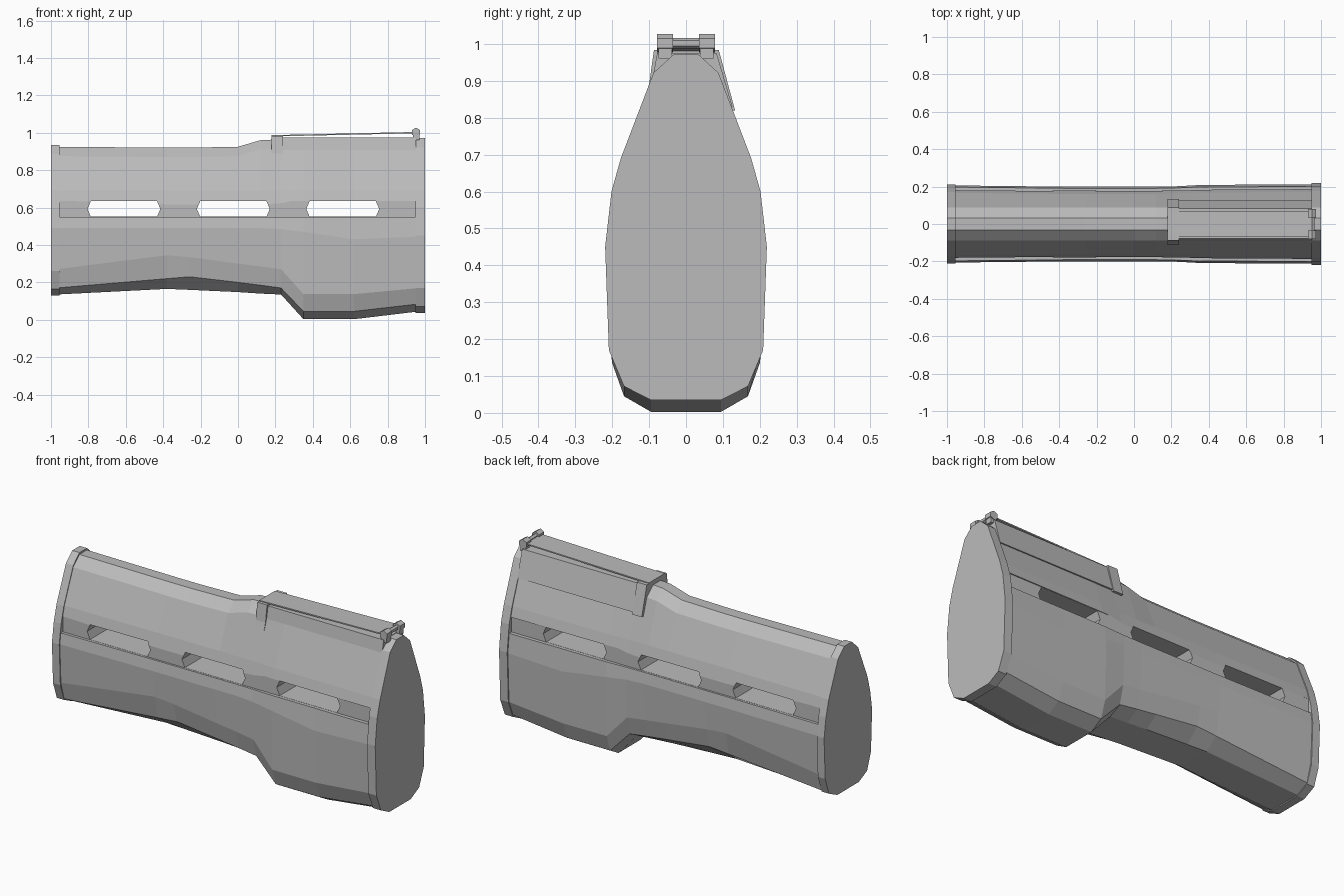
import bpy
import bmesh
import math

cube = bpy.data.objects.get("Cube")
if cube:
    bpy.data.objects.remove(cube, do_unlink=True)

grey = bpy.data.materials.new("plain grey")
grey.use_nodes = True
colour = (0.5, 0.5, 0.5, 1)
grey.diffuse_color = colour
grey.node_tree.nodes["Principled BSDF"].inputs["Base Color"].default_value = colour


def loft(name, rings):
    """Closed solid through a list of rings with equal point counts."""
    bm = bmesh.new()
    loops = [[bm.verts.new(point) for point in ring] for ring in rings]
    count = len(loops[0])
    for first, second in zip(loops, loops[1:]):
        for i in range(count):
            j = (i + 1) % count
            bm.faces.new((first[i], first[j], second[j], second[i]))
    bm.faces.new(loops[0])
    bm.faces.new(loops[-1])
    bmesh.ops.recalc_face_normals(bm, faces=bm.faces)
    mesh = bpy.data.meshes.new(name)
    bm.to_mesh(mesh)
    bm.free()
    mesh.materials.append(grey)
    part = bpy.data.objects.new(name, mesh)
    bpy.context.collection.objects.link(part)
    return part


def prism_x(name, profile, start, end):
    """Extrude a (y, z) profile along x."""
    return loft(name, [[(x, y, z) for y, z in profile] for x in (start, end)])


def prism_y(name, profile, start, end):
    """Extrude an (x, z) profile along y."""
    return loft(name, [[(x, y, z) for x, z in profile] for y in (start, end)])


def section(bottom, chamfer, flank, belly, top, width):
    """Symmetric grip outline as (y, z) points."""
    half = [(0.095, bottom), (0.168, chamfer), (0.207 * width, flank),
            (0.217 * width, belly), (0.2 * width, 0.6), (0.175 * width, 0.69),
            (0.088, top - 0.05), (0.033, top)]
    return half + [(-y, z) for y, z in reversed(half)]


def carve(target, cutters):
    """Subtract the cutters, bake the result and discard the cutters."""
    for cutter in cutters:
        cutter.hide_render = True
        modifier = target.modifiers.new("cut", "BOOLEAN")
        modifier.operation = "DIFFERENCE"
        modifier.solver = "EXACT"
        modifier.object = cutter
    bpy.context.view_layer.update()
    graph = bpy.context.evaluated_depsgraph_get()
    baked = bpy.data.meshes.new_from_object(target.evaluated_get(graph))
    target.modifiers.clear()
    target.data = baked
    for cutter in cutters:
        bpy.data.objects.remove(cutter, do_unlink=True)


# Main shell: x, bottom, chamfer, flank, belly, top, width
stations = [
    (-0.97, 0.135, 0.17, 0.27, 0.49, 0.925, 0.95),
    (-0.38, 0.165, 0.22, 0.345, 0.49, 0.92, 0.92),
    (-0.26, 0.16, 0.23, 0.335, 0.49, 0.92, 0.92),
    (0, 0.148, 0.2, 0.3, 0.49, 0.925, 0.92),
    (0.12, 0.14, 0.185, 0.285, 0.49, 0.96, 0.92),
    (0.23, 0.135, 0.17, 0.27, 0.485, 0.965, 0.93),
    (0.35, 0.003, 0.045, 0.137, 0.47, 0.965, 0.96),
    (0.62, 0.003, 0.045, 0.137, 0.43, 0.965, 0.97),
    (0.97, 0.045, 0.085, 0.17, 0.445, 0.965, 0.98),
]
shell = loft("handguard_shell", [
    [(x, y, z) for y, z in section(*shape)] for x, *shape in stations])

# Long side grooves and three vent slots running right through
low, high = 0.55, 0.635
middle = (low + high) / 2
groove = [(-0.955, low), (0.955, low), (0.955, high), (-0.955, high)]
cutters = [prism_y("groove_cutter", groove, side * 0.18, side * 0.3)
           for side in (-1, 1)]
for centre in (-0.61, -0.025, 0.56):
    slot = []
    for side in (-1, 1):
        ends = [(0.177, low + 0.001), (0.195, middle), (0.177, high - 0.001)]
        for reach, z in ends[::side]:
            slot.append((centre + side * reach, z))
    cutters.append(prism_y("slot_cutter", slot, -0.4, 0.4))
carve(shell, cutters)

# End collars
prism_x("rear_collar", section(0.13, 0.165, 0.26, 0.49, 0.935, 0.975), -1, -0.955)
prism_x("front_collar", section(0.035, 0.072, 0.17, 0.45, 0.972, 1.01), 0.95, 1)

# Top housing with its long left flap, and the clamp band around its end
housing = [(-0.078, 0.975), (0.083, 0.975), (0.126, 0.83), (0.1, 0.83),
           (0.06, 0.9), (-0.06, 0.9), (-0.092, 0.9)]
prism_x("top_housing", housing, 0.2, 0.953)
clamp = [(-0.087, 0.983), (0.089, 0.983), (0.133, 0.82), (0.105, 0.82),
         (0.06, 0.9), (-0.06, 0.9), (-0.09, 0.85), (-0.113, 0.85), (-0.1, 0.89)]
prism_x("clamp_band", clamp, 0.18, 0.24)

# Thin tilted cover strip over the housing
strip = [(0.18, 0.98), (0.95, 0.997), (0.95, 1.004), (0.18, 0.987)]
prism_y("cover_strip", strip, -0.07, 0.068)


# Hinge pin and its two six-sided knuckles
def hexagon(radius):
    return [(0.952 + radius * math.cos(math.radians(60 * i + 30)),
             1.002 + radius * math.sin(math.radians(60 * i + 30)))
            for i in range(6)]


prism_y("hinge_pin", hexagon(0.014), -0.04, 0.04)
for label, side in (("left", 1), ("right", -1)):
    prism_y(label + "_hinge_knuckle", hexagon(0.025), side * 0.035, side * 0.079)
    foot = [(0.935, 0.96), (0.97, 0.96), (0.97, 0.99), (0.935, 0.99)]
    prism_y(label + "_hinge_foot", foot, side * 0.038, side * 0.075)
